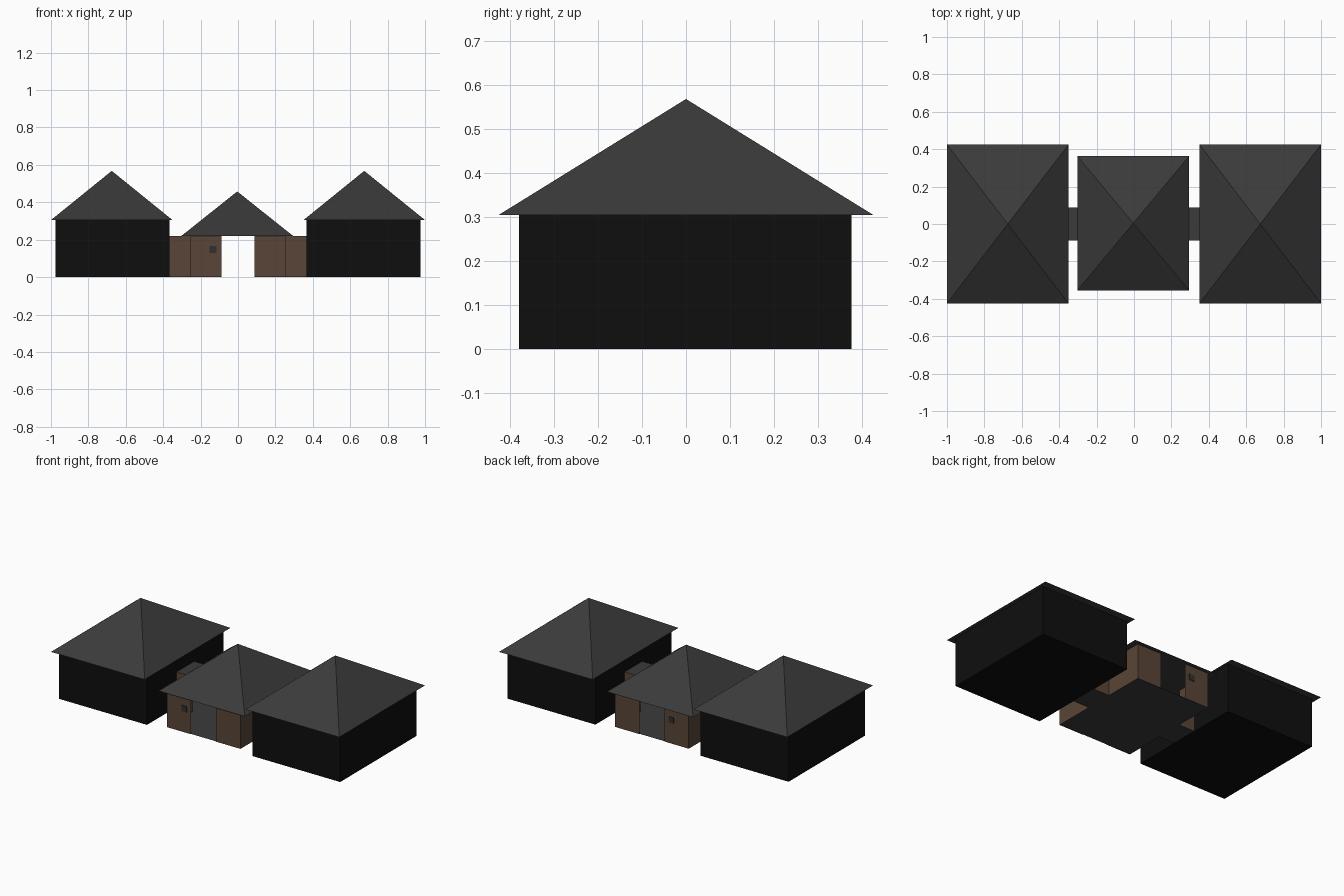
import bpy, bmesh

if "Cube" in bpy.data.objects:
    bpy.data.objects.remove(bpy.data.objects["Cube"])


def material(name, color):
    m = bpy.data.materials.new(name)
    m.diffuse_color = (*color, 1)
    m.use_nodes = True
    m.node_tree.nodes["Principled BSDF"].inputs["Base Color"].default_value = m.diffuse_color
    return m


ROOF = material("charcoal roof", (0.043, 0.043, 0.043))
BLACK = material("black wall", (0.0045, 0.0045, 0.0045))
BROWN = material("brown wall", (0.1, 0.06, 0.038))
PANEL = material("dark panel", (0.03, 0.03, 0.03))


def mesh(name, faces, mat):
    """Object from a list of faces given as point loops."""
    bm = bmesh.new()
    for f in faces:
        bm.faces.new([bm.verts.new(p) for p in f])
    bmesh.ops.remove_doubles(bm, verts=bm.verts, dist=1e-5)
    bmesh.ops.recalc_face_normals(bm, faces=bm.faces)
    me = bpy.data.meshes.new(name)
    bm.to_mesh(me)
    bm.free()
    me.materials.append(mat)
    ob = bpy.data.objects.new(name, me)
    bpy.context.collection.objects.link(ob)
    return ob


def rect(x0, x1, y0, y1, z):
    return [(x0, y0, z), (x1, y0, z), (x1, y1, z), (x0, y1, z)]


def box(name, x0, x1, y0, y1, z0, z1, mat):
    a, b = rect(x0, x1, y0, y1, z0), rect(x0, x1, y0, y1, z1)
    sides = [[a[i], a[(i + 1) % 4], b[(i + 1) % 4], b[i]] for i in range(4)]
    return mesh(name, [a, b] + sides, mat)


def pyramid(name, x0, x1, y0, y1, z0, z1):
    a = rect(x0, x1, y0, y1, z0)
    top = ((x0 + x1) / 2, (y0 + y1) / 2, z1)
    return mesh(name, [a] + [[a[i], a[(i + 1) % 4], top] for i in range(4)], ROOF)


def walls(name, path, z0, z1):
    """Thin vertical wall sheet along a plan path."""
    return mesh(name, [[(*p, z0), (*q, z0), (*q, z1), (*p, z1)]
                       for p, q in zip(path, path[1:])], BROWN)


H = 0.22                      # middle wall height
X, X2 = 0.255, 0.366          # middle hut half width, passage end
YF, YB = -0.34, 0.337         # middle hut front and back
D = 0.088                     # half width of doors and passages

for s, side in ((-1, "left"), (1, "right")):
    # Large side house
    xa, xb = sorted((s * 0.975, s * 0.365))
    box(side + "_house", xa, xb, -0.38, 0.376, 0, 0.305, BLACK)
    xa, xb = sorted((s, s * 0.35))
    pyramid(side + "_roof", xa, xb, -0.425, 0.425, 0.305, 0.568)
    # Middle hut walls turning from door jamb into the passage
    for y, d, end in ((YF, -D, "front"), (YB, D, "back")):
        walls(f"{side}_{end}_wall",
              [(s * D, y), (s * X, y), (s * X, d), (s * X2, d)], 0, H)
    # Passage roof
    xa, xb = sorted((s * X, s * X2))
    mesh(side + "_passage_roof", [rect(xa, xb, -D, D, H)], ROOF)
    # Passage floor
    mesh(side + "_passage_floor", [rect(xa, xb, -D, D, 0.002)], ROOF)

# Middle hut roof and floor
pyramid("middle_roof", -0.303, 0.295, -0.355, 0.363, H, 0.458)
mesh("middle_floor", [rect(-X, X, YF, YB, 0.002)], ROOF)

# Small panels beside the front and back doors
for y, end in ((YF, "front"), (YB, "back")):
    box(end + "_door_panel", -0.152, -0.116, y - 0.004, y + 0.004, 0.13, 0.166, PANEL)
